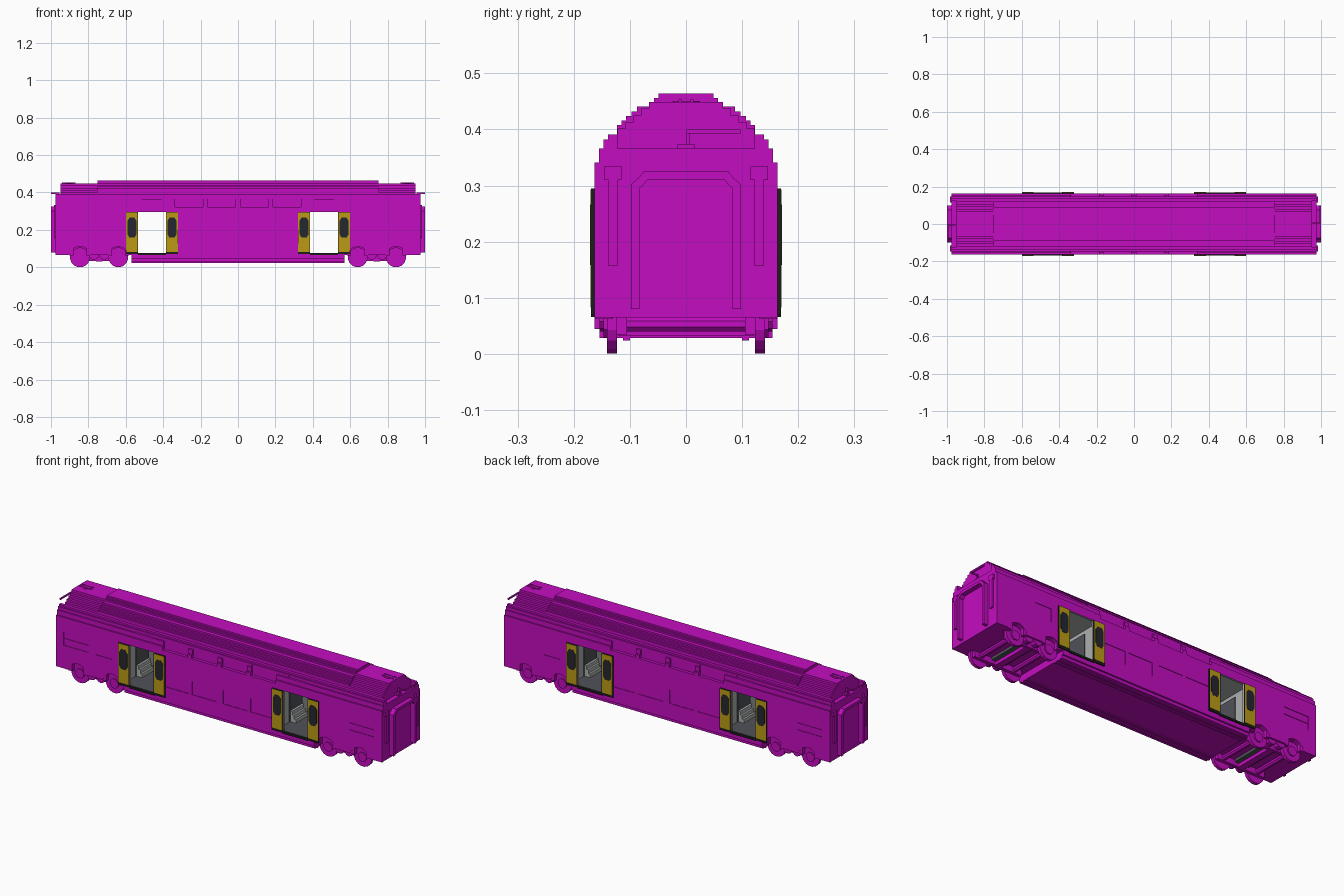
import bpy, bmesh, math
from mathutils import Vector

if "Cube" in bpy.data.objects:
    bpy.data.objects.remove(bpy.data.objects["Cube"])


def material(name, rgb):
    m = bpy.data.materials.new(name)
    m.use_nodes = True
    m.diffuse_color = (*rgb, 1)
    m.node_tree.nodes["Principled BSDF"].inputs["Base Color"].default_value = (*rgb, 1)
    return m


MAGENTA = material("magenta paint", (0.55, 0.004, 0.53))
YELLOW = material("door yellow", (0.50, 0.33, 0.008))
GLASS = material("dark glass", (0.018, 0.02, 0.03))
BLACK = material("black rubber", (0.012, 0.012, 0.012))
LIGHT = material("light grey lining", (0.42, 0.43, 0.43))
DARK = material("dark grey floor", (0.08, 0.085, 0.10))


def prism(pts, axis, lo, hi):
    """A polygon in the two other axes, extruded along one axis."""
    return pts, axis, min(lo, hi), max(lo, hi)


def box(x0, x1, y0, y1, z0, z1):
    return prism([(x0, z0), (x1, z0), (x1, z1), (x0, z1)], "y", y0, y1)


def disc(x, z, r, y0, y1, n=16):
    return prism([(x + r * math.cos(2 * math.pi * (i + .5) / n),
                   z + r * math.sin(2 * math.pi * (i + .5) / n)) for i in range(n)], "y", y0, y1)


def make(name, prisms, *mats):
    """One object out of several prisms."""
    place = {"x": lambda p, t: (t, p[0], p[1]),
             "y": lambda p, t: (p[0], t, p[1]),
             "z": lambda p, t: (p[0], p[1], t)}
    bm = bmesh.new()
    for pts, axis, lo, hi in prisms:
        a = [bm.verts.new(place[axis](p, lo)) for p in pts]
        b = [bm.verts.new(place[axis](p, hi)) for p in pts]
        bm.faces.new(a)
        bm.faces.new(b[::-1])
        for i in range(len(a)):
            j = (i + 1) % len(a)
            bm.faces.new((a[i], b[i], b[j], a[j]))
    bmesh.ops.recalc_face_normals(bm, faces=bm.faces)
    me = bpy.data.meshes.new(name)
    bm.to_mesh(me)
    bm.free()
    for m in mats:
        me.materials.append(m)
    ob = bpy.data.objects.new(name, me)
    bpy.context.collection.objects.link(ob)
    return ob


def steps(z0, tiers):
    """Stepped symmetric section from (half width, top height) tiers."""
    right, z = [], z0
    for w, top in tiers:
        right += [(w, z), (w, top)]
        z = top
    return right + [(-y, h) for y, h in reversed(right)]


def cut(ob, prisms):
    tool = make("cutter", prisms)
    tool.hide_render = True
    mod = ob.modifiers.new("cut", "BOOLEAN")
    mod.operation, mod.solver, mod.object = "DIFFERENCE", "EXACT", tool
    bpy.context.view_layer.objects.active = ob
    bpy.ops.object.modifier_apply(modifier=mod.name)
    bpy.data.objects.remove(tool)


S = (-1, 1)
WHEELS = [s * x for s in S for x in (.64, .845)]

# Coach body with doorways, vestibules, wheel arches and recessed windows
body = make("coach_body", [prism(steps(.065, [(.163, .341), (.155, .366), (.147, .382), (.139, .391)]),
                                 "x", -.975, .975)], MAGENTA, LIGHT, DARK)
cut(body, [box(s * .46 - .075, s * .46 + .075, -.2, .2, .075, .295) for s in S])
cut(body, [box(s * .46 - .115, s * .46 + .115, -.152, .152, .075, .305) for s in S])
recesses = [disc(x, .053, .058, t * .115, t * .2) for x in WHEELS for t in S]
recesses += [box(s * .95, s * 1.1, -.122, .122, .366, .5) for s in S]
for t in S:
    for x in (-.255, -.088, .098, .263):
        recesses.append(box(x - .073, x + .073, t * .160, t * .2, .128, .2))
    for x in (-.263, -.088, .088, .263):
        recesses.append(box(x - .075, x + .075, t * .146, t * .2, .322, .381))
    recesses += [box(s * .46 - .052, s * .46 + .052, t * .143, t * .2, .366, .3815) for s in S]
    recesses.append(box(t * .69 - .05, t * .69 + .05, t * .160, t * .2, .19, .262))
for x, t in ((-.855, -1), (.855, -1), (-.855, 1)):
    recesses += [box(x - .075, x + .075, t * .160, t * .2, z, z + .034) for z in (.19, .228)]
cut(body, recesses)
for f in body.data.polygons:
    c = f.center
    if .34 < abs(c.x) < .58 and abs(c.y) < .1621 and .07 < c.z < .31:
        f.material_index = 2 if f.normal.z > .5 else 1

# Stepped roof: long raised middle and lower ends
make("roof_middle", [prism(steps(.391, [(.123, .408), (.115, .416), (.107, .424), (.097, .432),
                                        (.087, .441), (.066, .449), (.057, .456), (.049, .464)]),
                           "x", -.75, .75)], MAGENTA)
make("roof_ends", [prism(steps(.391, [(.122, .402), (.108, .413), (.094, .425), (.080, .437), (.066, .449)]),
                         "x", s * .75, s * .95) for s in S], MAGENTA)

# Round roof vents with cross bars
vents = []
for s in S:
    ring = [(s * .905 + .024 * math.cos(i * math.pi / 6), .024 * math.sin(i * math.pi / 6)) for i in range(12)]
    vents.append(prism(ring, "z", .449, .451))
    vents += [box(s * .905 - .035, s * .905 + .035, y - .003, y + .003, .449, .453) for y in (-.01, .01)]
make("roof_vents", vents, MAGENTA)

# Low-slung belly between the bogies
make("belly", [prism(steps(.028, [(.154, .044), (.163, .0655)]), "x", -.57, .57)], MAGENTA)
make("belly_ribs", [box(-.57, .57, t * y, t * (y + .012), .024, .028)
                    for t in S for y in (.10, .125)], MAGENTA)

# Gangway frames, buffer rails and roof cables at both ends
frame = [(-.098, .08), (-.098, .302), (-.085, .313), (-.075, .326), (.075, .326), (.085, .313), (.098, .302),
         (.098, .08), (.083, .08), (.083, .295), (.075, .302), (.068, .311),
         (-.068, .311), (-.075, .302), (-.083, .295), (-.083, .08)]
make("gangway_frames", [prism(frame, "x", s * .974, s) for s in S], MAGENTA)
rails, cables = [], []
for s in S:
    for t in S:
        rails += [box(s * .974, s * .985, t * .122, t * .138, .157, .312),
                  box(s * .974, s * .985, t * .115, t * .146, .310, .334)]
    cables += [box(s * .955, s * .962, s * .001, s * .007, .366, .400),
               box(s * .955, s, s * .001, s * .007, .393, .400),
               box(s * .993, s, s * .001, s * .097, .393, .400),
               box(s * .95, s * .968, -.015, .015, .366, .374)]
make("end_rails", rails, MAGENTA)
make("end_cables", cables, MAGENTA)

# Open sliding door leaves with rounded windows, and thresholds
backs, faces, panes, sills = [], [], [], []
for s in S:
    for t in S:
        for d in S:
            x = s * .46 + d * .107
            backs.append(box(x - .033, x + .033, t * .163, t * .169, .07, .295))
            faces.append(box(x - .031, x + .031, t * .169, t * .1705, .083, .293))
            w, lo, hi = .024, .158, .266
            panes.append(prism([(x - w, lo + .018), (x - w * .55, lo), (x + w * .55, lo), (x + w, lo + .018),
                                (x + w, hi - .018), (x + w * .55, hi), (x - w * .55, hi), (x - w, hi - .018)],
                               "y", t * .1705, t * .1715))
        sills.append(box(s * .46 - .075, s * .46 + .075, t * .155, t * .169, .066, .077))
make("door_backs", backs, BLACK)
make("door_faces", faces, YELLOW)
make("door_windows", panes, GLASS)
make("door_sills", sills, BLACK)

# Vestibule fittings: dark passages and short stairs
passages, stairs = [], []
for s in S:
    for d in S:
        wall = s * .46 + d * .115
        passages.append(box(wall, wall - d * .004, -.055, .055, .075, .285))
        stairs += [box(wall, wall - d * (.036 - .010 * i), -.05, .05, .075 + .02 * i, .095 + .02 * i)
                   for i in range(3)]
make("vestibule_passages", passages, DARK)
make("vestibule_stairs", stairs, LIGHT)

# Bogies: wheels, hubs, axles, springs and frames
wheels, hubs, axles, boxes, pans = [], [], [], [], []
for x in WHEELS:
    axles.append(disc(x, .053, .014, -.125, .125, 8))
    for t in S:
        wheels.append(disc(x, .053, .053, t * .123, t * .141))
        hubs.append(disc(x, .053, .026, t * .14, t * .147, 8))
        for d in S:
            boxes.append(box(x + d * .035, x + d * .056, t * .13, t * .162, .062, .098))
for s in S:
    pans.append(box(s * .70, s * .785, -.10, .10, .05, .066))
    for t in S:
        boxes.append(box(s * .60, s * .885, t * .105, t * .123, .035, .066))
        hubs += [disc(s * x, .066, .026, t * .125, t * .154, 10) for x in (.715, .77)]
    boxes.append(box(s * .725, s * .76, -.12, .12, .032, .066))
make("wheels", wheels, MAGENTA)
make("wheel_hubs", hubs, MAGENTA)
make("axles", axles, MAGENTA)
make("bogie_frames", boxes, MAGENTA)
make("bogie_pans", pans, DARK)
